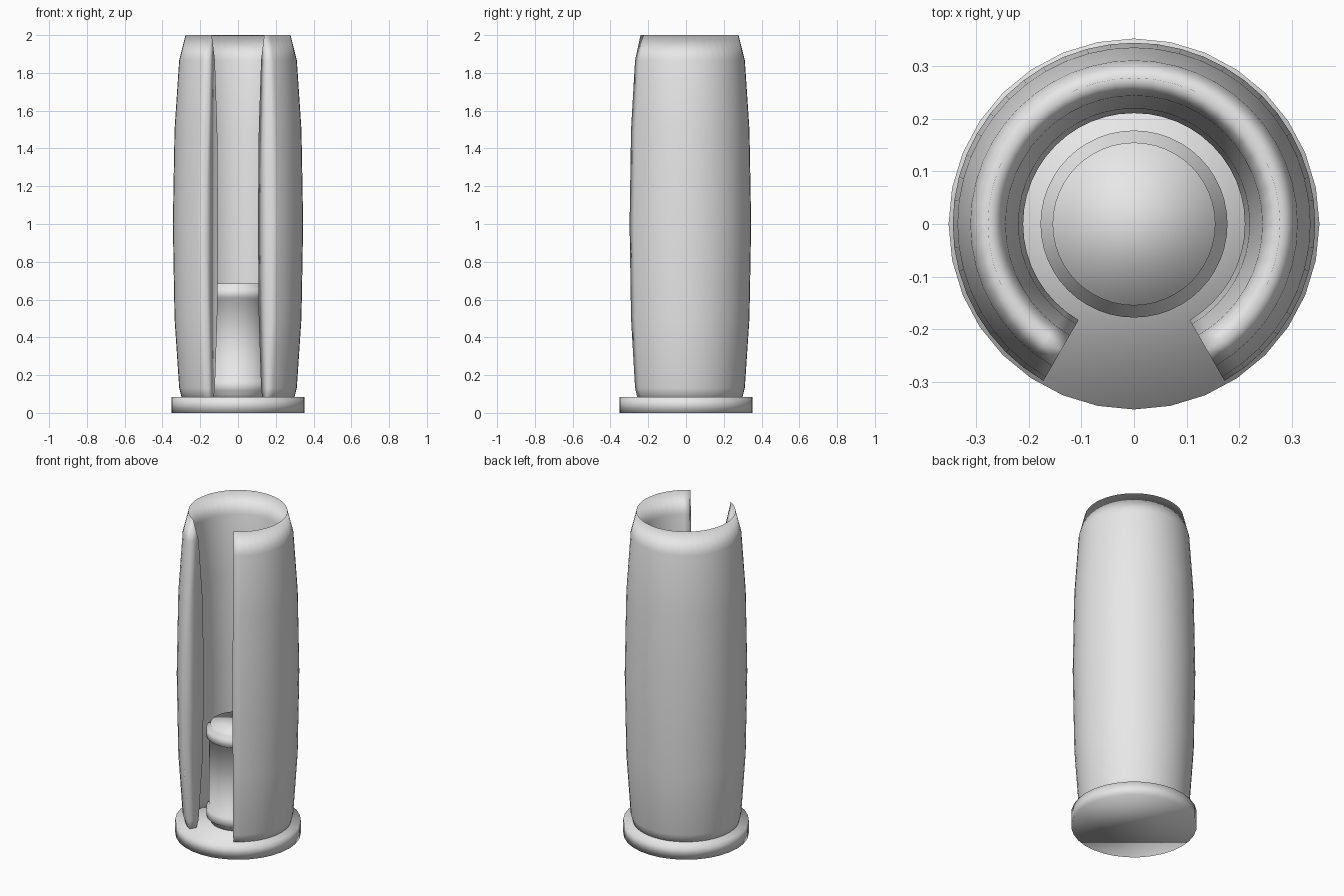
import bpy
import bmesh
from math import sin, cos, pi, radians

cube = bpy.data.objects.get("Cube")
if cube:
    bpy.data.objects.remove(cube)

# One plain grey for every part
grey = bpy.data.materials.new("plain grey")
grey.use_nodes = True
colour = (0.8, 0.8, 0.8, 1)
grey.diffuse_color = colour
grey.node_tree.nodes["Principled BSDF"].inputs["Base Color"].default_value = colour


def finish(name, bm):
    """Turn a bmesh into a smooth grey object."""
    bmesh.ops.recalc_face_normals(bm, faces=bm.faces)
    for face in bm.faces:
        face.smooth = True
    mesh = bpy.data.meshes.new(name)
    bm.to_mesh(mesh)
    bm.free()
    mesh.materials.append(grey)
    obj = bpy.data.objects.new(name, mesh)
    bpy.context.collection.objects.link(obj)
    return obj


def sweep(name, profile, sides, start=0, turn=2 * pi, loop=False):
    """Sweep (radius, z) points around z and cap both ends.

    A full turn gives a lathed solid with top and bottom discs; a part turn
    of a closed profile gives a solid with end faces at the cuts."""
    bm = bmesh.new()
    full = abs(turn - 2 * pi) < 1e-6
    columns = []
    for i in range(sides if full else sides + 1):
        a = start + turn * i / sides
        columns.append([bm.verts.new((r * cos(a), r * sin(a), z)) for r, z in profile])
    count = len(profile)
    for i in range(sides):
        here, there = columns[i], columns[(i + 1) % len(columns)]
        for j in range(count if loop else count - 1):
            k = (j + 1) % count
            bm.faces.new((here[j], there[j], there[k], here[k]))
    if loop:
        bm.faces.new(columns[0])
        bm.faces.new(columns[-1])
    else:
        bm.faces.new([c[0] for c in columns])
        bm.faces.new([c[-1] for c in columns])
    return finish(name, bm)


# Round foot plate
sweep("base_plate", [(0.353, 0), (0.353, 0.085)], 32)

# Tall sleeve: a slim oval section swept round, open at the front
oval = [(0.278 + 0.067 * sin(2 * pi * i / 12), 1 + cos(2 * pi * i / 12)) for i in range(12)]
sweep("open_sleeve", oval, 40, radians(-60), radians(300), loop=True)

# Short flanged core standing inside the sleeve
core = [(0.155, 0.08), (0.155, 0.10), (0.178, 0.117), (0.178, 0.17), (0.163, 0.18),
        (0.163, 0.60), (0.178, 0.61), (0.178, 0.657), (0.155, 0.67), (0.155, 0.684)]
sweep("inner_core", core, 48)
